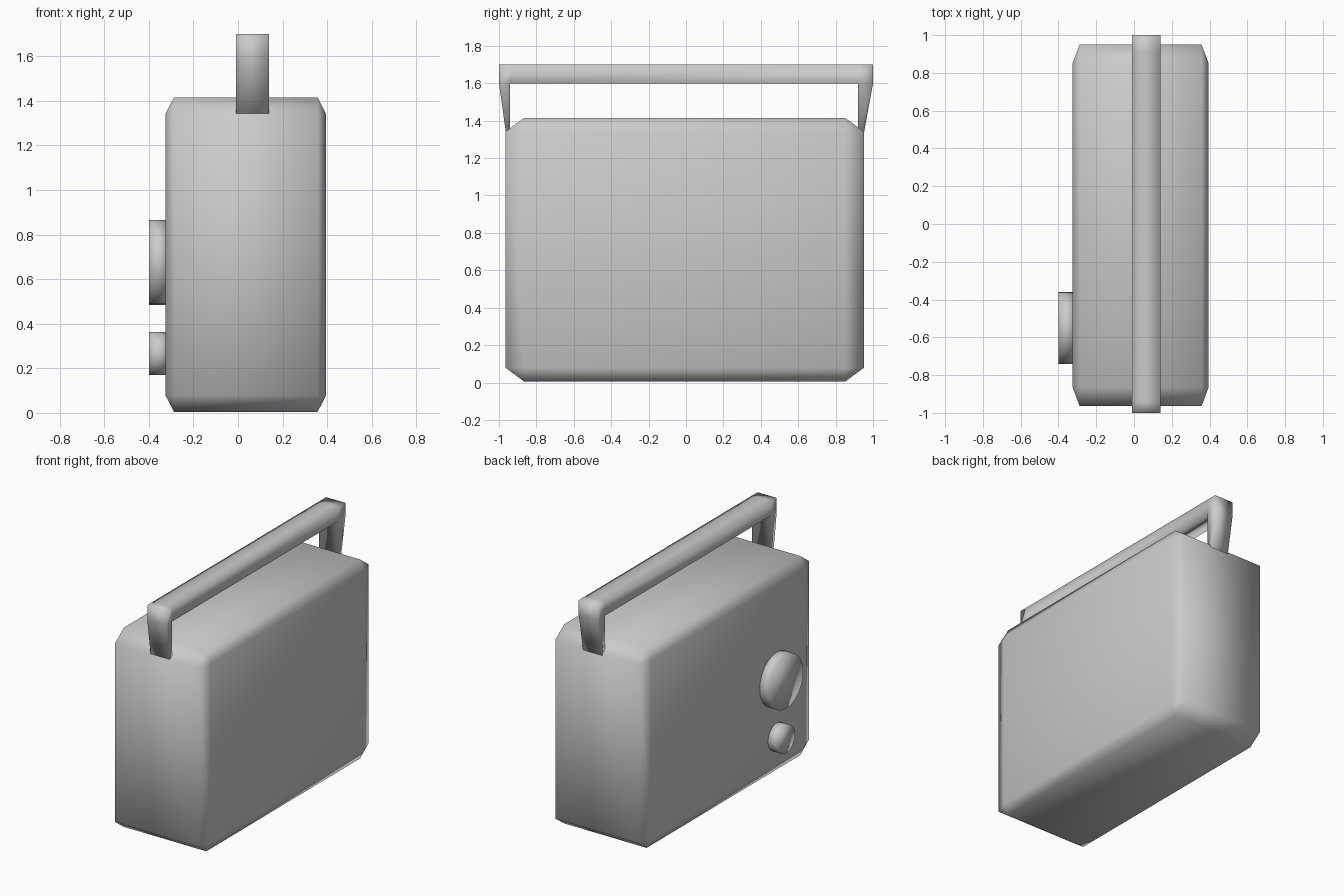
import bpy, bmesh, math
from mathutils import Matrix, Vector

if "Cube" in bpy.data.objects:
    bpy.data.objects.remove(bpy.data.objects["Cube"])


def finish(bm, name):
    bmesh.ops.recalc_face_normals(bm, faces=bm.faces)
    for f in bm.faces:
        f.smooth = True
    mesh = bpy.data.meshes.new(name)
    bm.to_mesh(mesh)
    bm.free()
    obj = bpy.data.objects.new(name, mesh)
    bpy.context.collection.objects.link(obj)
    return obj


# Case: unit cube with one-step bevel, stretched so the chamfers stretch too
bm = bmesh.new()
bmesh.ops.create_cube(bm, size=1)
bmesh.ops.bevel(bm, geom=bm.edges[:], offset=0.052, offset_type='OFFSET',
                segments=1, profile=0.5, affect='EDGES')
bmesh.ops.scale(bm, vec=(0.72, 1.915, 1.41), verts=bm.verts)
bmesh.ops.translate(bm, vec=(0.035, -0.007, 0.71), verts=bm.verts)
finish(bm, "case")


# Carrying handle: side profile quads in (y, z), extruded across x
profile = [
    [(-0.94, 1.60), (0.92, 1.60), (0.92, 1.70), (-0.94, 1.70)],   # grip
    [(-1.0, 1.60), (-0.94, 1.60), (-0.94, 1.70), (-1.0, 1.70)],   # corner
    [(0.92, 1.60), (1.0, 1.60), (1.0, 1.70), (0.92, 1.70)],       # corner
    [(-0.962, 1.33), (-0.94, 1.33), (-0.94, 1.60), (-1.0, 1.60)],  # leg
    [(0.92, 1.31), (0.947, 1.31), (1.0, 1.60), (0.92, 1.60)],     # leg
]
bm = bmesh.new()
for quad in profile:
    bm.faces.new([bm.verts.new((-0.01, y, z)) for y, z in quad])
bmesh.ops.remove_doubles(bm, verts=bm.verts, dist=0.001)
ext = bmesh.ops.extrude_face_region(bm, geom=bm.faces[:], use_keep_orig=True)
moved = [g for g in ext["geom"] if isinstance(g, bmesh.types.BMVert)]
bmesh.ops.translate(bm, vec=(0.15, 0, 0), verts=moved)
finish(bm, "handle")


# Round knobs on the left face
def knob(name, z, radius):
    bm = bmesh.new()
    place = (Matrix.Translation(Vector((-0.355, -0.55, z)))
             @ Matrix.Rotation(math.pi / 2, 4, 'Y'))
    bmesh.ops.create_cone(bm, cap_ends=True, segments=32, radius1=radius,
                          radius2=radius, depth=0.09, matrix=place)
    finish(bm, name)


knob("large_knob", 0.675, 0.19)
knob("small_knob", 0.267, 0.097)
